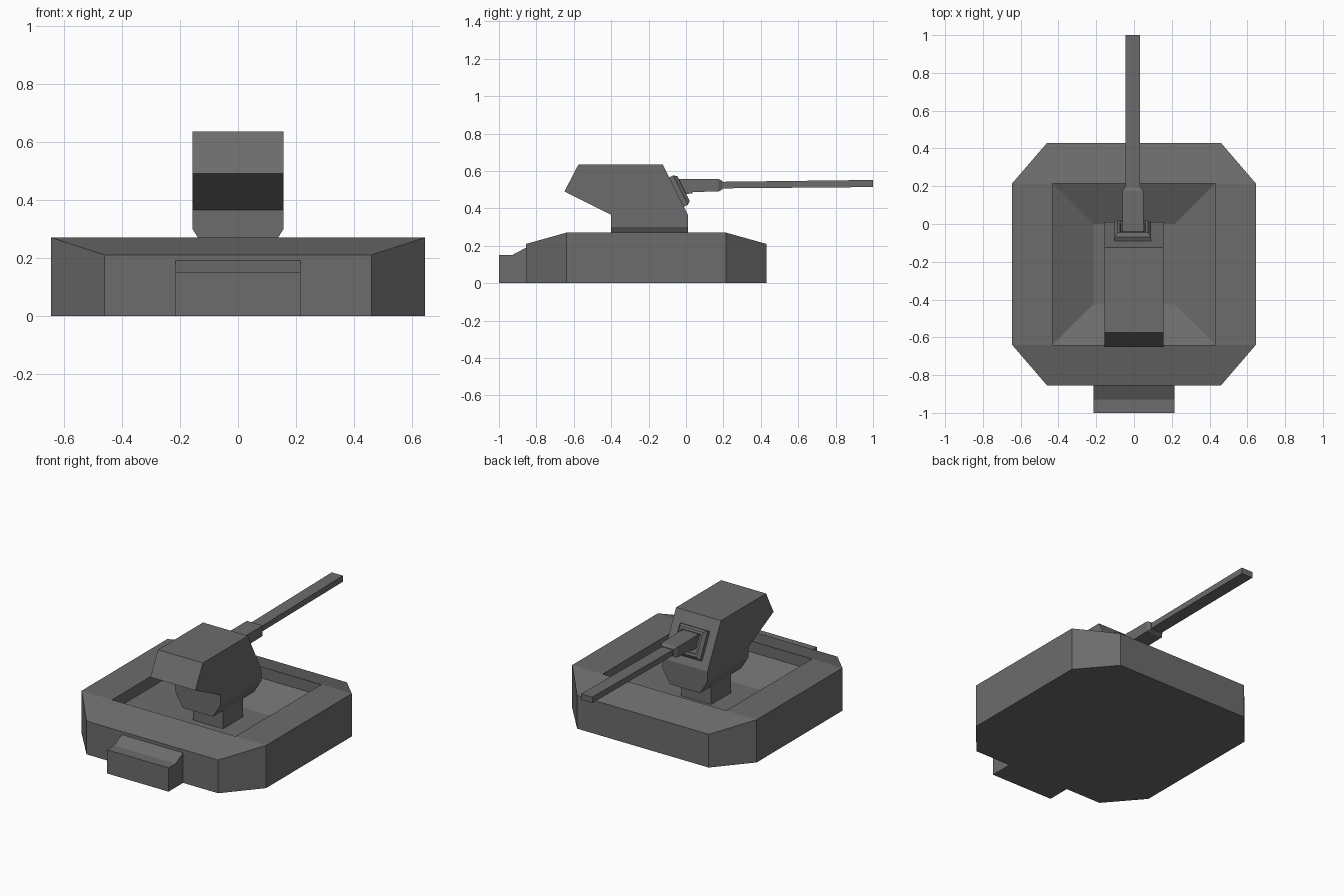
import bpy, bmesh
from mathutils import Vector

if "Cube" in bpy.data.objects:
    bpy.data.objects.remove(bpy.data.objects["Cube"])

grey = bpy.data.materials.new("dark_grey")
grey.diffuse_color = (0.15, 0.15, 0.153, 1)
grey.use_nodes = True
grey.node_tree.nodes["Principled BSDF"].inputs["Base Color"].default_value = grey.diffuse_color


def finish(name, bm):
    bmesh.ops.recalc_face_normals(bm, faces=bm.faces)
    mesh = bpy.data.meshes.new(name)
    bm.to_mesh(mesh)
    bm.free()
    mesh.materials.append(grey)
    obj = bpy.data.objects.new(name, mesh)
    bpy.context.collection.objects.link(obj)
    return obj


def bridge(bm, a, b):
    n = len(a)
    for i in range(n):
        bm.faces.new((a[i], a[(i + 1) % n], b[(i + 1) % n], b[i]))


def loft(name, rings):
    """Join matching rings of points into a closed solid."""
    bm = bmesh.new()
    loops = [[bm.verts.new(p) for p in r] for r in rings]
    for a, b in zip(loops, loops[1:]):
        bridge(bm, a, b)
    bm.faces.new(loops[0])
    bm.faces.new(loops[-1])
    return finish(name, bm)


def extrude_x(name, profile, half):
    """Side profile (y, z) extruded across x."""
    return loft(name, [[(x, y, z) for y, z in profile] for x in (-half, half)])


def rect(hx, y0, y1, z):
    return [(-hx, y0, z), (hx, y0, z), (hx, y1, z), (-hx, y1, z)]


def gun_ring(y, z0, z1, hx, cx=-0.006, lean=0.0):
    return [(cx - hx, y + lean, z0), (cx + hx, y + lean, z0),
            (cx + hx, y, z1), (cx - hx, y, z1)]


# Hull: chamfered outline, sloped ends and a dished well in the top
bm = bmesh.new()
outline = [(-.46, -.855), (.46, -.855), (.645, -.64), (.645, .215),
           (.46, .43), (-.46, .43), (-.645, .215), (-.645, -.64)]
bottom = [bm.verts.new((x, y, 0)) for x, y in outline]
top = [bm.verts.new((x, y, .27 if abs(x) > .5 else .21)) for x, y in outline]
bm.faces.new(bottom)
bridge(bm, bottom, top)
rim, wall, floor = [[bm.verts.new(p) for p in rect(*r)] for r in (
    (.432, -.64, .215, .27), (.432, -.64, .215, .20), (.215, -.425, 0, .10))]
bridge(bm, rim, wall)
bridge(bm, wall, floor)
bm.faces.new(floor)
bm.faces.new((top[0], top[1], top[2], rim[1], rim[0], top[7]))
bm.faces.new((top[4], top[5], top[6], rim[3], rim[2], top[3]))
bm.faces.new((top[2], top[3], rim[2], rim[1]))
bm.faces.new((top[6], top[7], rim[0], rim[3]))
finish("hull", bm)

# Front step
extrude_x("front_step", [(-1, 0), (-1, .15), (-.93, .15), (-.855, .19),
                         (-.84, .19), (-.84, 0)], .215)

# Turret body, its tapered underside and the neck it turns on
extrude_x("turret", [(-.40, .30), (-.40, .365), (-.65, .49), (-.575, .635),
                     (-.125, .635), (.01, .365), (.01, .30)], .157)
loft("turret_underside", [rect(.157, -.40, .01, .30), rect(.105, -.40, .01, .215)])
loft("turret_neck", [rect(.105, -.30, -.10, .22), rect(.105, -.30, -.10, .09)])

# Gun mantlet: stepped plate lying on the sloped turret face
along, out = Vector((0, -.447, .894)), Vector((0, .894, .447))
centre = Vector((-.007, -.049, .488))
loft("mantlet", [[centre + Vector((sx * hx, 0, 0)) + along * (sy * hy) + out * d
                  for sx, sy in ((-1, -1), (1, -1), (1, 1), (-1, 1))]
                 for hx, hy, d in ((.097, .088, -.01), (.097, .088, .022),
                                   (.08, .074, .04), (.068, .06, .04),
                                   (.062, .054, .028))])

# Gun sleeve and barrel
loft("gun_sleeve", [gun_ring(-.06, .475, .555, .055, lean=.04),
                    gun_ring(.00, .48, .557, .055, lean=.035),
                    gun_ring(.035, .488, .556, .055),
                    gun_ring(.175, .49, .556, .055),
                    gun_ring(.195, .502, .546, .042)])
loft("gun_barrel", [gun_ring(.18, .507, .542, .039),
                    gun_ring(1.0, .514, .552, .039)])
